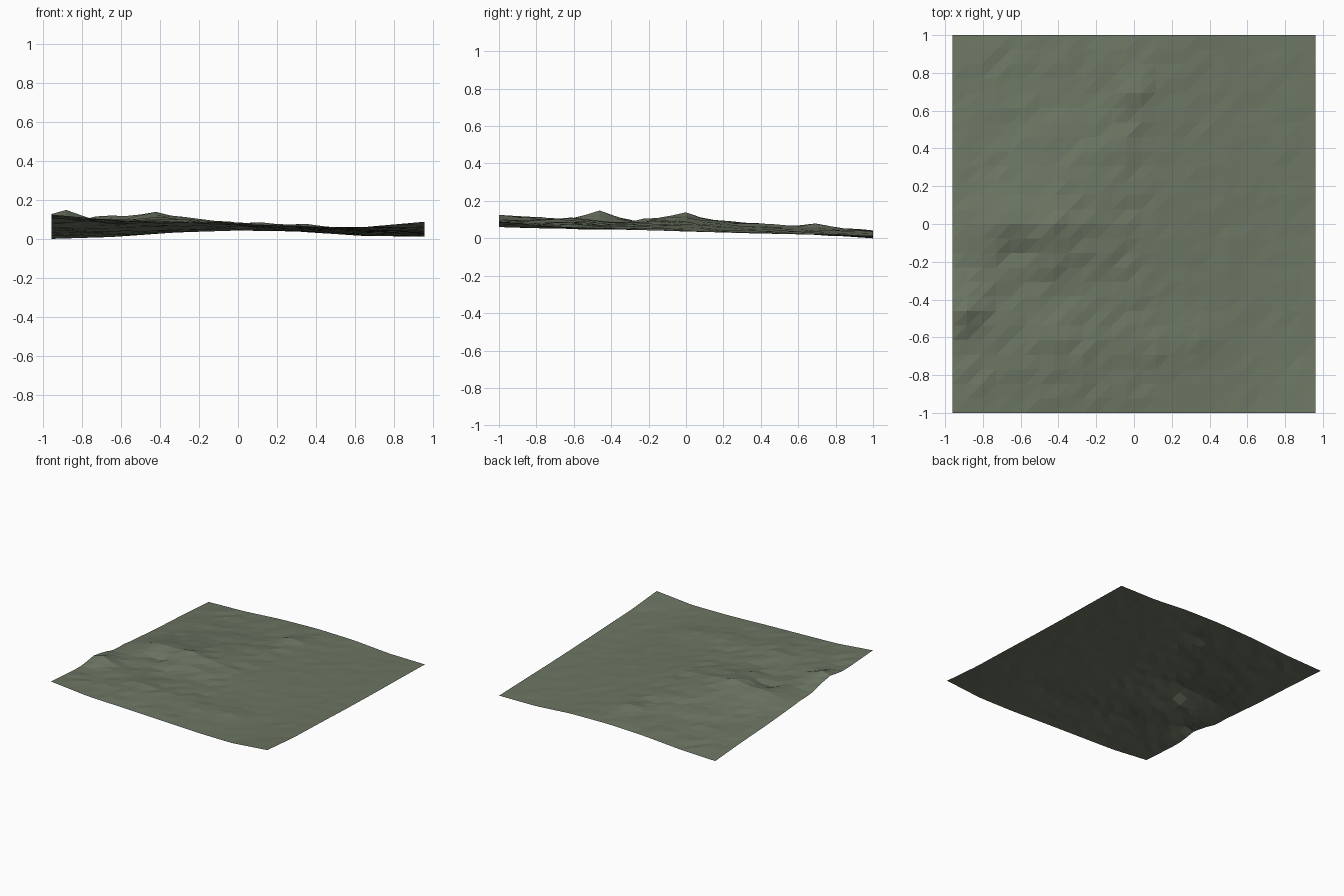
import bpy, bmesh, math, random

if "Cube" in bpy.data.objects:
    bpy.data.objects.remove(bpy.data.objects["Cube"])
random.seed(4)

NX, NY = 25, 26
W, D = 1.92, 2.0

# Coarse height field: rows run front (y=-1) to back (y=1), columns left to right
BASE = [
    [.130, .100, .090, .080, .068, .065, .093],
    [.110, .105, .108, .085, .072, .055, .066],
    [.110, .085, .085, .078, .065, .050, .055],
    [.070, .122, .118, .085, .065, .045, .042],
    [.045, .060, .085, .075, .055, .040, .032],
    [.028, .035, .050, .070, .045, .030, .025],
    [.005, .015, .038, .048, .043, .020, .017],
]
# Local knolls and hollows: x, y, radius, height
BUMPS = [
    (-.885, -.46, .09, .045), (-.43, -.03, .10, .022), (-.70, .02, .09, .012),
    (-.62, -.15, .07, -.035), (-.92, -.20, .07, -.020), (-.42, -.22, .06, .018),
    (.00, .70, .08, .020), (.34, -.60, .09, .012), (-.42, -.61, .07, .012),
    (.13, -.65, .08, .012), (-.10, .38, .10, .010),
]


def height(x, y):
    u = (x / W + .5) * 6
    v = (y / D + .5) * 6
    i, j = min(5, int(u)), min(5, int(v))
    u, v = u - i, v - j
    z = ((BASE[j][i] * (1 - u) + BASE[j][i + 1] * u) * (1 - v)
         + (BASE[j + 1][i] * (1 - u) + BASE[j + 1][i + 1] * u) * v)
    for bx, by, r, h in BUMPS:
        z += h * math.exp(-((x - bx) ** 2 + (y - by) ** 2) / (r * r))
    return z


# Ground sheet, each cell split along its rising diagonal
bm = bmesh.new()
grid = []
for j in range(NY + 1):
    row = []
    for i in range(NX + 1):
        x, y = W * (i / NX - .5), D * (j / NY - .5)
        edge = i in (0, NX) or j in (0, NY)
        rough = 0 if edge else (.005 if x < .1 else .002)
        row.append(bm.verts.new((x, y, height(x, y) + random.uniform(-rough, rough))))
    grid.append(row)
for j in range(NY):
    for i in range(NX):
        a, b = grid[j][i], grid[j][i + 1]
        c, d = grid[j + 1][i + 1], grid[j + 1][i]
        bm.faces.new((a, b, c))
        bm.faces.new((a, c, d))

low = min(v.co.z for v in bm.verts)
for v in bm.verts:
    v.co.z -= low
mesh = bpy.data.meshes.new("terrain")
bm.to_mesh(mesh)
bm.free()
terrain = bpy.data.objects.new("terrain", mesh)
bpy.context.collection.objects.link(terrain)

# Mossy grey-green
mat = bpy.data.materials.new("moss")
mat.diffuse_color = (.15, .18, .125, 1)
mat.use_nodes = True
mat.node_tree.nodes["Principled BSDF"].inputs["Base Color"].default_value = mat.diffuse_color
mesh.materials.append(mat)
